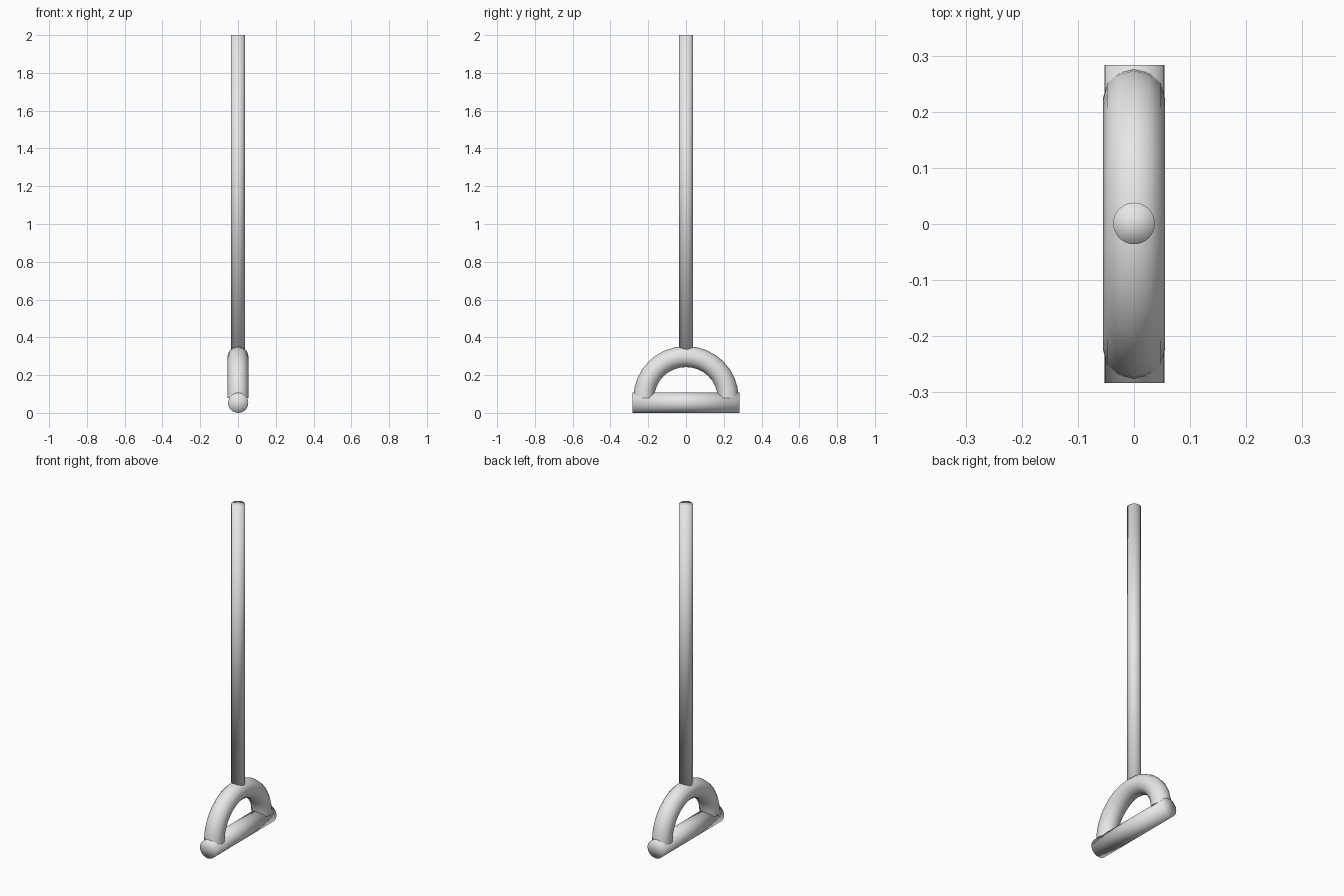
import bpy, bmesh, math
from mathutils import Matrix, Vector

if "Cube" in bpy.data.objects:
    bpy.data.objects.remove(bpy.data.objects["Cube"], do_unlink=True)

grey = bpy.data.materials.new("light_grey")
grey.use_nodes = True
grey.diffuse_color = (0.8, 0.8, 0.8, 1)
grey.node_tree.nodes["Principled BSDF"].inputs["Base Color"].default_value = (0.8, 0.8, 0.8, 1)


def finish(name, bm):
    """Turn a bmesh into a smooth shaded object."""
    bmesh.ops.recalc_face_normals(bm, faces=bm.faces)
    for f in bm.faces:
        f.smooth = True
    me = bpy.data.meshes.new(name)
    bm.to_mesh(me)
    bm.free()
    me.materials.append(grey)
    ob = bpy.data.objects.new(name, me)
    bpy.context.collection.objects.link(ob)
    return ob


def cylinder(name, radius, length, matrix):
    """Cylinder with fan caps, softly shaded over its rims."""
    bm = bmesh.new()
    bmesh.ops.create_cone(bm, cap_ends=True, cap_tris=True, segments=32,
                          radius1=radius, radius2=radius, depth=length, matrix=matrix)
    return finish(name, bm)


# Long vertical rod
ROD_BOTTOM, ROD_TOP = 0.335, 2.0
cylinder("rod", 0.037, ROD_TOP - ROD_BOTTOM,
         Matrix.Translation((0, 0.001, (ROD_TOP + ROD_BOTTOM) / 2)))

# Horizontal grip bar, running front to back
cylinder("grip_bar", 0.0535, 0.566,
         Matrix.Translation((0.001, 0, 0.0535)) @ Matrix.Rotation(math.pi / 2, 4, 'X'))

# Half-ring arch: a twelve-sided section swept through 180 degrees
ARCH_Z, SWEEP_Y, SWEEP_Z, TUBE = 0.079, 0.223, 0.219, 0.0555
SIDES, STEPS = 12, 16
bm = bmesh.new()
rings = []
for i in range(STEPS + 1):
    a = math.pi * i / STEPS
    out = Vector((0, math.cos(a), math.sin(a)))
    centre = Vector((0, SWEEP_Y * out.y, ARCH_Z + SWEEP_Z * out.z))
    ring = []
    for k in range(SIDES):
        t = math.tau * k / SIDES
        ring.append(bm.verts.new(centre + TUBE * (out * math.cos(t) + Vector((math.sin(t), 0, 0)))))
    rings.append(ring)
for r0, r1 in zip(rings, rings[1:]):
    for k in range(SIDES):
        n = (k + 1) % SIDES
        bm.faces.new((r0[k], r0[n], r1[n], r1[k]))
for end in (rings[0], rings[-1]):
    bm.faces.new(end)
arch = finish("arch", bm)
bpy.context.view_layer.objects.active = arch
arch.select_set(True)
bpy.ops.object.shade_smooth_by_angle(angle=math.radians(40))
